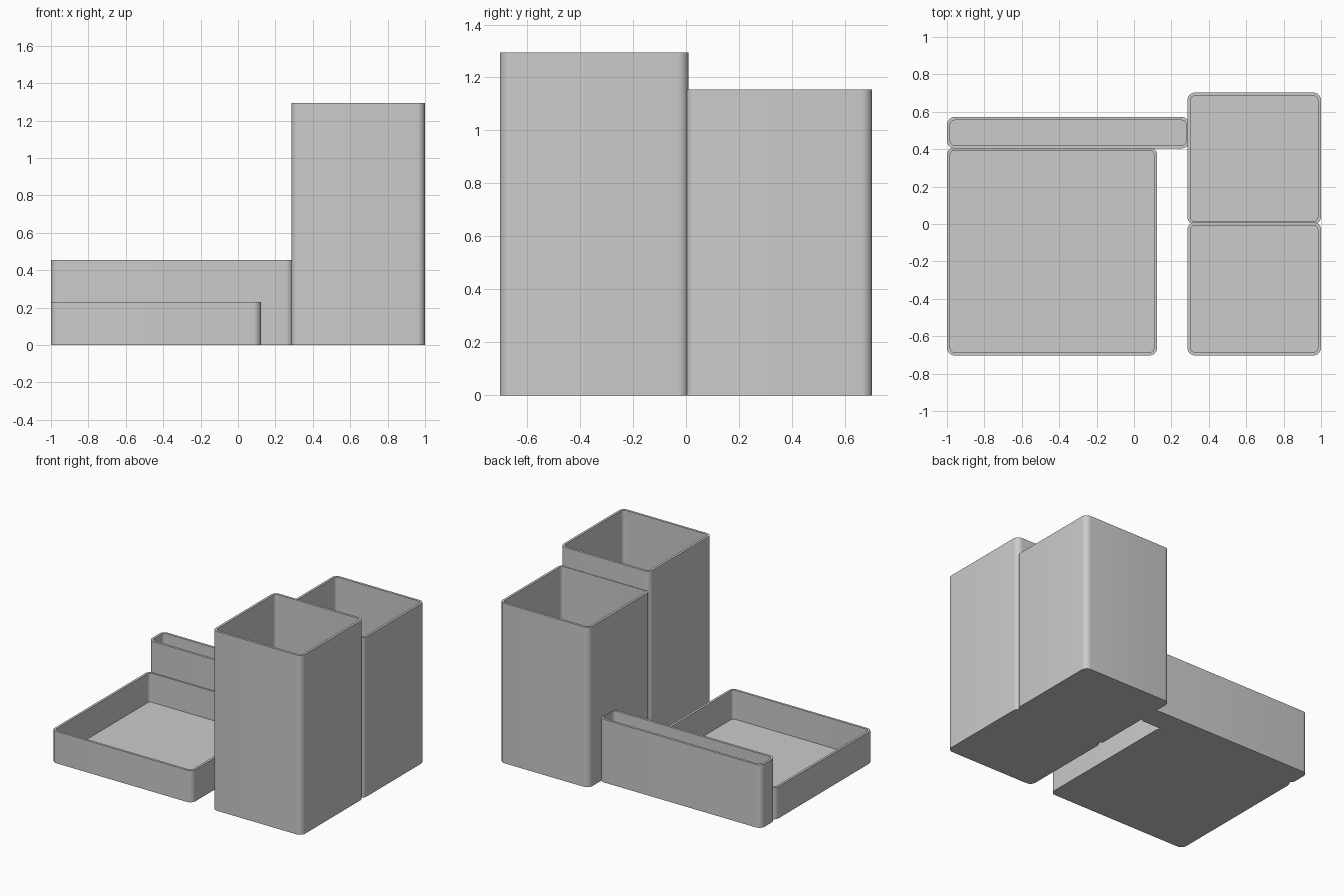
import bpy, bmesh
from math import cos, sin, pi, radians

cube = bpy.data.objects.get("Cube")
if cube:
    bpy.data.objects.remove(cube, do_unlink=True)

WALL, FLOOR, RADIUS, STEPS = 0.017, 0.02, 0.042, 8

grey = bpy.data.materials.new("plain grey")
grey.use_nodes = True
grey.diffuse_color = (0.6, 0.6, 0.6, 1)
grey.node_tree.nodes["Principled BSDF"].inputs["Base Color"].default_value = grey.diffuse_color


def rounded_loop(bm, x0, x1, y0, y1, z, inset):
    """Ring of vertices around a rounded rectangle, anticlockwise."""
    r = RADIUS - inset
    centres = [(x1 - RADIUS, y1 - RADIUS), (x0 + RADIUS, y1 - RADIUS),
               (x0 + RADIUS, y0 + RADIUS), (x1 - RADIUS, y0 + RADIUS)]
    ring = []
    for quarter, (cx, cy) in enumerate(centres):
        for i in range(STEPS + 1):
            a = (quarter + i / STEPS) * pi / 2
            ring.append(bm.verts.new((cx + r * cos(a), cy + r * sin(a), z)))
    return ring


def open_box(name, x0, x1, y0, y1, height):
    """Thin-walled box with rounded upright corners and an open top."""
    bm = bmesh.new()
    rings = [rounded_loop(bm, x0, x1, y0, y1, z, inset)
             for z, inset in ((0, 0), (height, 0), (height, WALL), (FLOOR, WALL))]
    for low, high in zip(rings, rings[1:]):
        for i in range(len(low)):
            j = (i + 1) % len(low)
            bm.faces.new((low[i], low[j], high[j], high[i]))
    bm.faces.new(rings[0][::-1])
    bm.faces.new(rings[-1])
    mesh = bpy.data.meshes.new(name)
    bm.to_mesh(mesh)
    bm.free()
    mesh.materials.append(grey)
    obj = bpy.data.objects.new(name, mesh)
    bpy.context.collection.objects.link(obj)
    bpy.ops.object.select_all(action="DESELECT")
    obj.select_set(True)
    bpy.context.view_layer.objects.active = obj
    bpy.ops.object.shade_smooth_by_angle(angle=radians(30))


# Two tall pen cups, the taller one in front
open_box("front_pen_cup", 0.285, 1, -0.703, 0.01, 1.295)
open_box("back_pen_cup", 0.285, 1, -0.003, 0.703, 1.155)
# Narrow card slot behind the shallow tray
open_box("card_slot", -1, 0.296, 0.404, 0.572, 0.455)
open_box("shallow_tray", -1, 0.124, -0.703, 0.411, 0.23)
